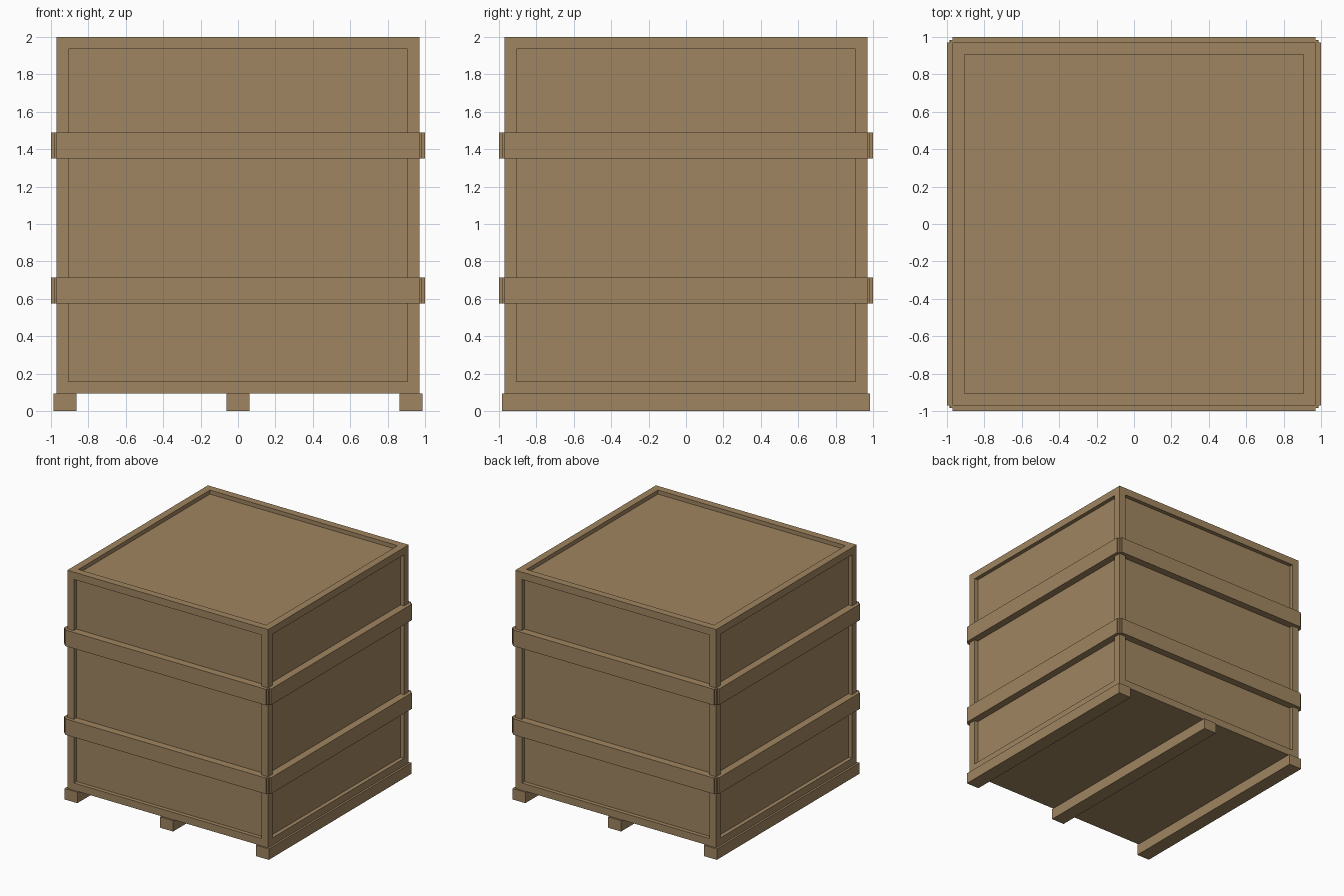
import bpy, bmesh
from mathutils import Vector

cube = bpy.data.objects.get("Cube")
if cube:
    bpy.data.objects.remove(cube, do_unlink=True)

wood = bpy.data.materials.new("crate_wood")
wood.use_nodes = True
colour = (0.352, 0.235, 0.119, 1)
wood.diffuse_color = colour
wood.node_tree.nodes["Principled BSDF"].inputs["Base Color"].default_value = colour

HALF = 0.97       # half width of the crate body
FLOOR = 0.095     # height of the runners
TOP = 2.0
BORDER = 0.09     # frame width around each panel
RECESS = 0.035


def box(name, low, high, panelled=False):
    """Flat shaded box between two corners, optionally with recessed panels."""
    low, high = Vector(low), Vector(high)
    bm = bmesh.new()
    bmesh.ops.create_cube(bm, size=1)
    for v in bm.verts:
        v.co = (low + high) / 2 + v.co * (high - low)
    bm.normal_update()
    if panelled:
        faces = [f for f in bm.faces if f.normal.z > -0.5]
        bmesh.ops.inset_individual(bm, faces=faces, thickness=BORDER)
        for f in faces:
            push = f.normal * -RECESS
            new = bmesh.ops.extrude_discrete_faces(bm, faces=[f])["faces"][0]
            bmesh.ops.translate(bm, verts=new.verts, vec=push)
        bmesh.ops.recalc_face_normals(bm, faces=bm.faces)
    mesh = bpy.data.meshes.new(name)
    bm.to_mesh(mesh)
    bm.free()
    mesh.materials.append(wood)
    ob = bpy.data.objects.new(name, mesh)
    bpy.context.collection.objects.link(ob)
    return ob


# Crate body with recessed panels on the four sides and the lid
box("crate_body", (-HALF, -HALF, FLOOR), (HALF, HALF, TOP), True)

# Two bands of planks, with stepped corners
for band, z0, z1 in (("lower", 0.575, 0.715), ("upper", 1.35, 1.49)):
    for part, x, y in (("side_planks", 1.0, HALF),
                       ("front_back_planks", HALF, 1.0),
                       ("corners", 0.985, 0.985)):
        box(f"{band}_band_{part}", (-x, -y, z0), (x, y, z1))

# Runners underneath
for side, x in (("right", -0.925), ("middle", 0), ("left", 0.925)):
    box(f"{side}_runner", (x - 0.0625, -0.985, 0), (x + 0.0625, 0.985, FLOOR))
